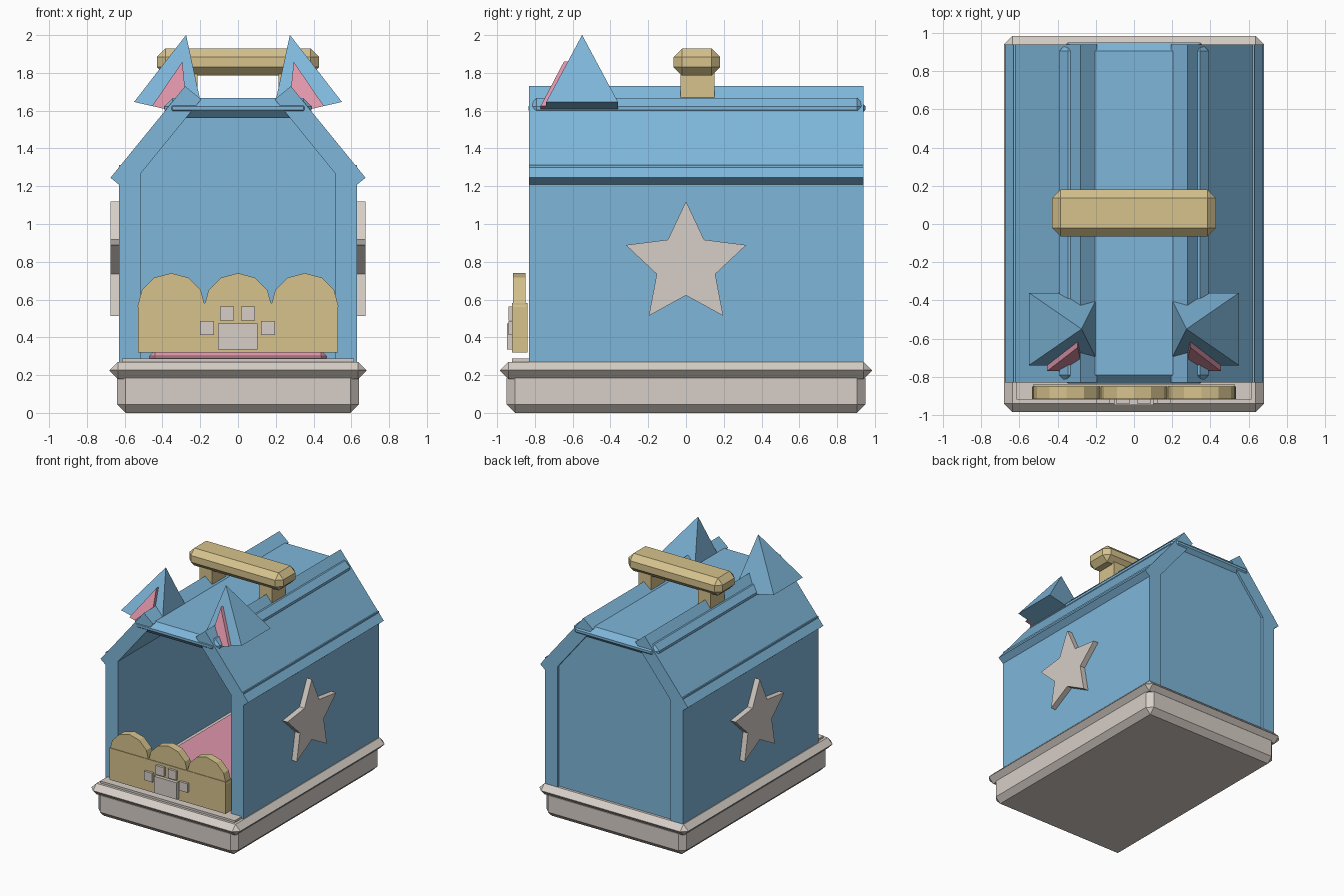
import bpy, bmesh
from math import sin, cos, pi, radians
from mathutils import Vector

cube = bpy.data.objects.get("Cube")
if cube:
    bpy.data.objects.remove(cube, do_unlink=True)


def material(name, rgb):
    m = bpy.data.materials.new(name)
    m.use_nodes = True
    m.diffuse_color = (*rgb, 1)
    m.node_tree.nodes["Principled BSDF"].inputs["Base Color"].default_value = (*rgb, 1)
    return m


BLUE = material("sky blue", (0.21, 0.47, 0.70))
STONE = material("warm grey", (0.68, 0.62, 0.57))
TAN = material("tan", (0.67, 0.54, 0.265))
PINK = material("pink", (0.73, 0.30, 0.40))


def finish(name, bm, mat):
    bmesh.ops.recalc_face_normals(bm, faces=bm.faces)
    mesh = bpy.data.meshes.new(name)
    bm.to_mesh(mesh)
    bm.free()
    mesh.materials.append(mat)
    obj = bpy.data.objects.new(name, mesh)
    bpy.context.collection.objects.link(obj)
    return obj


def box(name, mat, x, y, z, bevel=0):
    """Box from (low, high) ranges, with an optional flat chamfer."""
    bm = bmesh.new()
    bmesh.ops.create_cube(bm, size=1)
    for v in bm.verts:
        v.co = [r[0] if c < 0 else r[1] for c, r in zip(v.co, (x, y, z))]
    obj = finish(name, bm, mat)
    if bevel:
        mod = obj.modifiers.new("chamfer", "BEVEL")
        mod.width = bevel
        mod.segments = 1
    return obj


def loft(name, mat, loop_a, loop_b):
    """Solid between two matching loops."""
    bm = bmesh.new()
    a = [bm.verts.new(p) for p in loop_a]
    b = [bm.verts.new(p) for p in loop_b]
    bm.faces.new(a)
    bm.faces.new(b)
    for i in range(len(a)):
        j = (i + 1) % len(a)
        bm.faces.new((a[i], a[j], b[j], b[i]))
    return finish(name, bm, mat)


def prism_y(name, mat, pts, y):
    return loft(name, mat, *[[(px, d, pz) for px, pz in pts] for d in y])


def prism_x(name, mat, pts, x):
    return loft(name, mat, *[[(d, py, pz) for py, pz in pts] for d in x])


# Tray base
box("tray", STONE, (-0.64, 0.64), (-0.95, 0.95), (0, 0.23), 0.045)
box("tray_lip", STONE, (-0.68, 0.68), (-0.985, 0.985), (0.18, 0.27), 0.044)
box("floor_plate", STONE, (-0.615, 0.615), (-0.92, 0.9), (0.25, 0.287))
box("cushion", PINK, (-0.47, 0.47), (-0.82, 0.82), (0.26, 0.33), 0.03)

# House shell
LENGTH = (-0.83, 0.94)
box("roof_top", BLUE, (-0.39, 0.39), (-0.835, 0.95), (1.56, 1.667), 0.044)
prism_y("back_wall", BLUE, [(-0.53, 0.26), (0.53, 0.26), (0.53, 1.3), (0.26, 1.6),
                            (-0.26, 1.6), (-0.53, 1.3)], (0.84, 0.92))

# Five-pointed star outline
star = []
for i in range(10):
    r = 0.335 if i % 2 == 0 else 0.163
    star.append((r * sin(i * pi / 5), 0.785 + r * cos(i * pi / 5)))

TILT = radians(12.8)
for s, side in ((1, "left"), (-1, "right")):
    box(side + "_wall", BLUE, sorted((s * 0.515, s * 0.63)), LENGTH, (0.26, 1.313))
    slab = [(0.675, 1.245), (0.28, 1.73), (0.195, 1.66), (0.59, 1.175)]
    prism_y(side + "_roof_slab", BLUE, [(s * px, pz) for px, pz in slab], LENGTH)
    prism_x(side + "_star", STONE, star, (s * 0.62, s * 0.675))
    box(side + "_handle_post", TAN, sorted((s * 0.215, s * 0.33)), (-0.03, 0.15), (1.64, 1.81))

    # Ear: square pyramid leaning inward, with a plate on its front face
    def ear(u, v, w):
        return Vector((s * (0.365 + u * cos(TILT) - w * sin(TILT)), -0.55 + v,
                       1.604 + u * sin(TILT) + w * cos(TILT)))

    bm = bmesh.new()
    base = [bm.verts.new(ear(u * 0.19, v * 0.19, 0))
            for u, v in ((-1, -1), (1, -1), (1, 1), (-1, 1))]
    tip = bm.verts.new(ear(0, 0, 0.407))
    bm.faces.new(base)
    for i in range(4):
        bm.faces.new((base[i], base[(i + 1) % 4], tip))
    finish(side + "_ear", bm, BLUE)

    plate = [(-0.1, 0), (0.092, 0), (-0.012, 0.265)]
    loops = [[ear(u, -0.19 * (1 - w / 0.407) + d, w) for u, w in plate] for d in (-0.03, 0.02)]
    loft(side + "_inner_ear", PINK, *loops)

# Handle
box("handle_bar", TAN, (-0.43, 0.43), (-0.065, 0.18), (1.785, 1.93), 0.045)

# Scalloped front gate
box("gate", TAN, (-0.53, 0.53), (-0.92, -0.84), (0.32, 0.583))
for k, name in ((-1, "right"), (0, "middle"), (1, "left")):
    arch = [(k * 0.353 + 0.18 * cos(i * pi / 6), 0.56 + 0.18 * sin(i * pi / 6))
            for i in range(7)]
    prism_y(name + "_scallop", TAN, arch, (-0.915, -0.85))

# Paw emblem made of square pads
box("paw_pad", STONE, (-0.105, 0.103), (-0.947, -0.9), (0.335, 0.473))
for i, (px, pz) in enumerate(((-0.163, 0.45), (-0.057, 0.525), (0.053, 0.525), (0.158, 0.45))):
    box(f"paw_toe_{i + 1}", STONE, (px - 0.037, px + 0.037), (-0.94, -0.9),
        (pz - 0.037, pz + 0.037))
